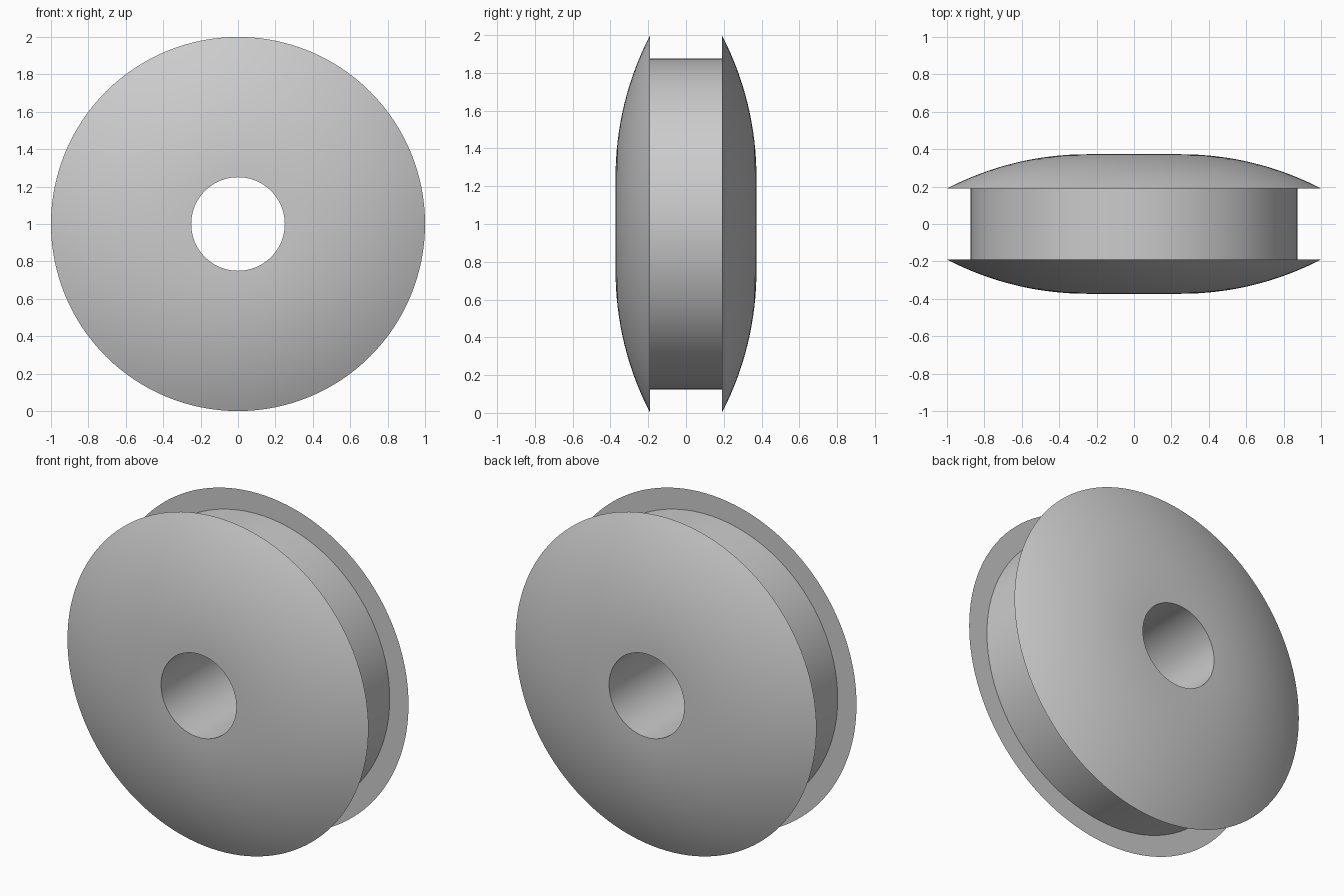
import bpy, bmesh, math

if "Cube" in bpy.data.objects:
    bpy.data.objects.remove(bpy.data.objects["Cube"])

SEGMENTS = 128
HOLE, CORE, RIM = 0.25, 0.875, 1.0     # radii
FLANGE, FACE = 0.19, 0.373             # half widths along y

grey = bpy.data.materials.new("plain grey")
grey.diffuse_color = (0.6, 0.6, 0.6, 1)
grey.use_nodes = True
grey.node_tree.nodes["Principled BSDF"].inputs["Base Color"].default_value = grey.diffuse_color

# Domed flange face: an arc that starts flat at the hole and falls to the rim
drop, run = FACE - FLANGE, RIM - HOLE
R = (run ** 2 + drop ** 2) / (2 * drop)
sweep = math.asin(run / R)
dome = [(HOLE + R * math.sin(sweep * i / 16),
         FACE - R + R * math.cos(sweep * i / 16)) for i in range(17)]

# Closed half section (radius, y): dome, flange back, core, mirrored side
side = dome + [(CORE, FLANGE)]
profile = side + [(r, -y) for r, y in reversed(side)]

# Revolve the section about the y axis
bm = bmesh.new()
rings = []
for k in range(SEGMENTS):
    a = 2 * math.pi * k / SEGMENTS
    rings.append([bm.verts.new((r * math.cos(a), y, 1 + r * math.sin(a))) for r, y in profile])
n = len(profile)
for k in range(SEGMENTS):
    a, b = rings[k], rings[(k + 1) % SEGMENTS]
    for i in range(n):
        j = (i + 1) % n
        bm.faces.new((a[i], a[j], b[j], b[i]))
bmesh.ops.recalc_face_normals(bm, faces=bm.faces)
mesh = bpy.data.meshes.new("spool")
bm.to_mesh(mesh)
bm.free()
mesh.materials.append(grey)

spool = bpy.data.objects.new("spool", mesh)
bpy.context.collection.objects.link(spool)
bpy.context.view_layer.objects.active = spool
spool.select_set(True)
bpy.ops.object.shade_smooth_by_angle(angle=math.radians(30))
